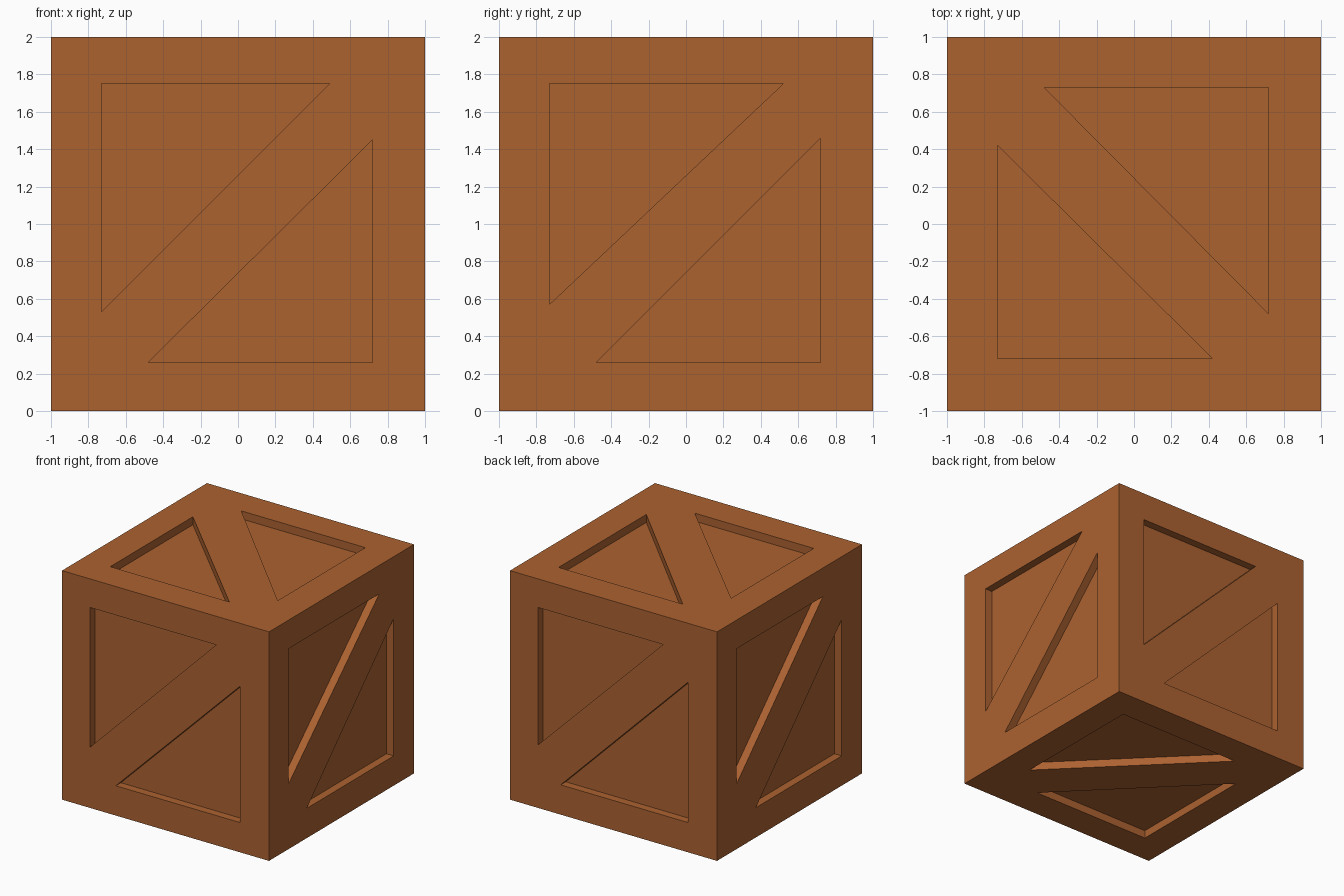
import bpy, bmesh, math
from mathutils import Matrix, Vector

if "Cube" in bpy.data.objects:
    bpy.data.objects.remove(bpy.data.objects["Cube"])

DEPTH = 0.07

# single wood colour
wood = bpy.data.materials.new("warm brown wood")
wood.diffuse_color = (0.413, 0.122, 0.030, 1)
wood.use_nodes = True
wood.node_tree.nodes["Principled BSDF"].inputs["Base Color"].default_value = wood.diffuse_color


def side(turn):
    return Matrix.Rotation(math.radians(turn), 4, 'Z')


def tip(angle):
    return Matrix.Rotation(math.radians(angle), 4, 'X')


# per face: rotation from the front, then two right triangles given as
# (corner u, corner v, end of horizontal leg, end of vertical leg)
PANELS = [
    (side(0),   (-.73, .75, .49, -.47), (.72, -.74, -.48, .45)),    # front
    (side(90),  (-.73, .75, .52, -.43), (.72, -.74, -.48, .46)),    # right
    (side(180), (-.73, .75, .48, -.45), (.72, -.74, -.51, .485)),   # back
    (side(270), (-.73, .75, .46, -.43), (.72, -.74, -.465, .45)),   # left
    (tip(-90),  (.72, .73, -.48, -.48), (-.73, -.72, .42, .42)),    # top
    (tip(90),   (.73, -.73, -.48, .48), (-.73, .73, .44, -.45)),    # bottom
]


def make_object(name, bm):
    bmesh.ops.recalc_face_normals(bm, faces=bm.faces)
    mesh = bpy.data.meshes.new(name)
    bm.to_mesh(mesh)
    bm.free()
    mesh.materials.append(wood)
    ob = bpy.data.objects.new(name, mesh)
    ob.location.z = 1
    bpy.context.collection.objects.link(ob)
    return ob


def add_prism(bm, rot, tri):
    """Triangular prism that reaches DEPTH below the face."""
    cu, cv, eu, ev = tri
    rings = [[bm.verts.new(rot @ Vector((u, y, v)))
              for u, v in ((cu, cv), (eu, cv), (cu, ev))]
             for y in (-1.1, -1 + DEPTH)]
    for ring in rings:
        bm.faces.new(ring)
    for i in range(3):
        j = (i + 1) % 3
        bm.faces.new((rings[0][i], rings[0][j], rings[1][j], rings[1][i]))


# crate body
bm = bmesh.new()
bmesh.ops.create_cube(bm, size=2)
crate = make_object("crate", bm)

# recess cutter: two triangles on every face
bm = bmesh.new()
for rot, *tris in PANELS:
    for tri in tris:
        add_prism(bm, rot, tri)
cutter = make_object("recess_cutter", bm)
cutter.hide_render = True

# cut the recesses, leaving the frame and the diagonal braces
cut = crate.modifiers.new("recesses", 'BOOLEAN')
cut.operation = 'DIFFERENCE'
cut.solver = 'EXACT'
cut.object = cutter
bpy.context.view_layer.objects.active = crate
bpy.context.view_layer.update()
bpy.ops.object.modifier_apply(modifier=cut.name)
bpy.data.objects.remove(cutter)
